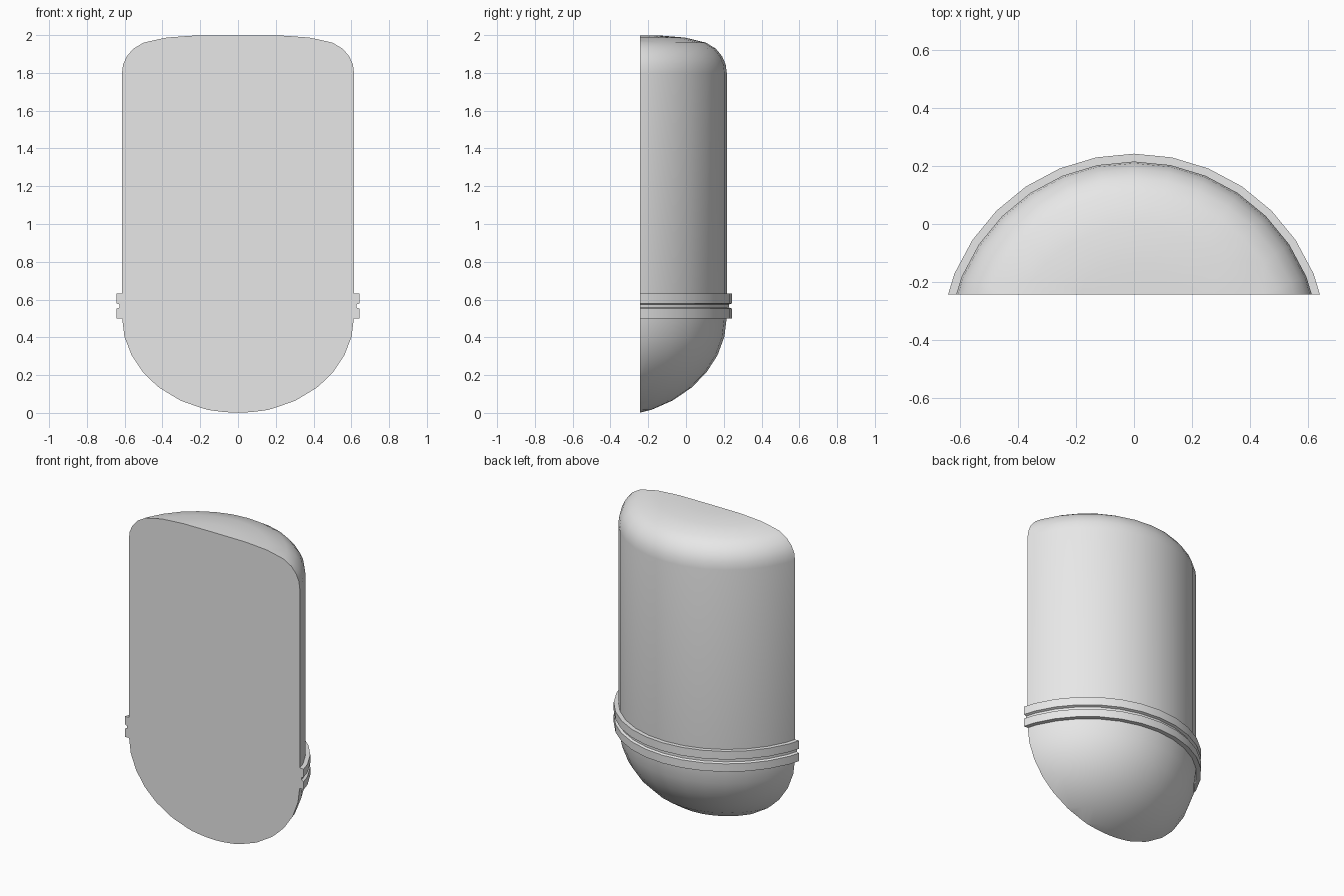
import bpy, bmesh, math

cube = bpy.data.objects.get("Cube")
if cube:
    bpy.data.objects.remove(cube, do_unlink=True)

SEGMENTS = 32
AXIS_Y = -0.429      # axis of the full round form
CUT_Y = -0.243       # flat front plane
RADIUS = 0.645

grey = bpy.data.materials.new("light grey")
grey.use_nodes = True
grey.diffuse_color = (0.8, 0.8, 0.8, 1)
grey.node_tree.nodes["Principled BSDF"].inputs["Base Color"].default_value = (0.8, 0.8, 0.8, 1)


def cut_lathe(name, profile, closed):
    """Revolve an (r, z) profile, slice off the front and cap the slice."""
    bm = bmesh.new()
    verts = [bm.verts.new((0, AXIS_Y + r, z)) for r, z in profile]
    edges = [bm.edges.new(pair) for pair in zip(verts, verts[1:])]
    if closed:
        edges.append(bm.edges.new((verts[-1], verts[0])))
    bmesh.ops.spin(bm, geom=verts + edges, cent=(0, AXIS_Y, 0), axis=(0, 0, 1),
                   angle=math.tau, steps=SEGMENTS)
    bmesh.ops.remove_doubles(bm, verts=bm.verts[:], dist=0.0005)
    bmesh.ops.bisect_plane(bm, geom=bm.verts[:] + bm.edges[:] + bm.faces[:],
                           plane_co=(0, CUT_Y, 0), plane_no=(0, 1, 0), clear_inner=True)
    rim = [e for e in bm.edges if e.is_boundary]
    bmesh.ops.edgeloop_fill(bm, edges=rim)
    bmesh.ops.recalc_face_normals(bm, faces=bm.faces[:])
    mesh = bpy.data.meshes.new(name)
    bm.to_mesh(mesh)
    bm.free()
    mesh.materials.append(grey)
    obj = bpy.data.objects.new(name, mesh)
    bpy.context.collection.objects.link(obj)
    bpy.ops.object.select_all(action='DESELECT')
    obj.select_set(True)
    bpy.context.view_layer.objects.active = obj
    bpy.ops.object.shade_smooth_by_angle(angle=math.radians(35))
    return obj


# Body: ellipsoid bowl, straight wall, softly rounded flat top
BOWL_Z, BOWL_DEPTH, STEPS = 0.509, 0.533, 8
bowl = []
for k in range(STEPS, -1, -1):
    a = math.pi / 2 * k / STEPS
    bowl.append((RADIUS * math.cos(a), BOWL_Z - BOWL_DEPTH * math.sin(a)))
top = [(RADIUS, 1.8), (0.639, 1.845), (0.62, 1.888), (0.587, 1.928), (0.535, 1.96),
       (0.423, 1.987), (0.29, 1.998), (0, 2.0)]
cut_lathe("body", bowl + top, False)

# Band: two raised hoops with a narrow groove between them
OUTER, GROOVE, INNER = 0.672, 0.657, 0.64
band = [(INNER, 0.5), (OUTER, 0.5), (OUTER, 0.552), (GROOVE, 0.558),
        (GROOVE, 0.574), (OUTER, 0.58), (OUTER, 0.633), (INNER, 0.633)]
cut_lathe("band", band, True)
